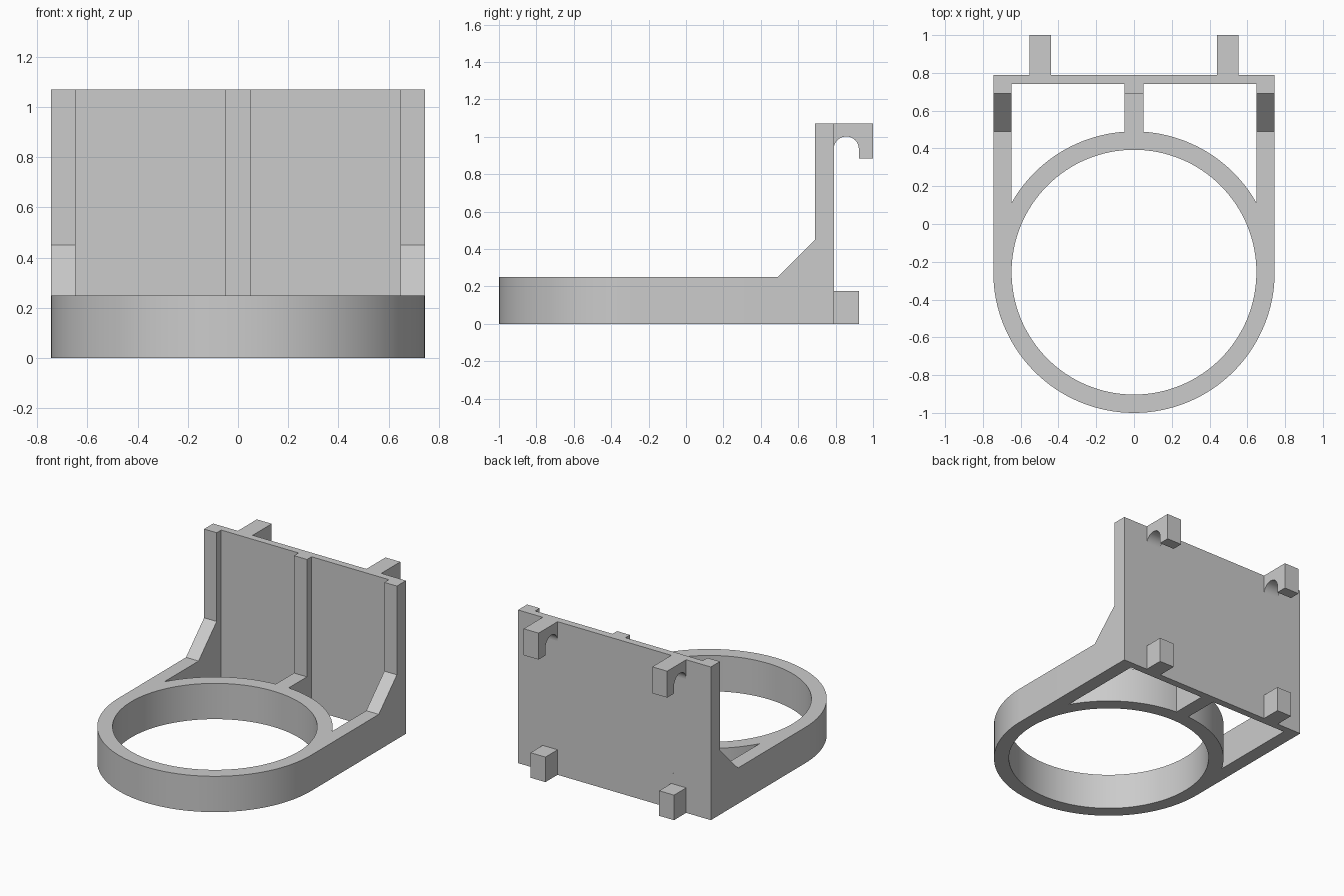
import bpy
import bmesh
from math import sin, cos, pi, asin, acos
from mathutils import Matrix

cube = bpy.data.objects.get("Cube")
if cube:
    bpy.data.objects.remove(cube, do_unlink=True)

# Shared dimensions
HALF_W, BORE_R = 0.745, 0.648     # outer half width = ring outer radius
RING_Y, BASE_H, TOP = -0.255, 0.25, 1.07
PLATE_IN, PLATE_OUT, RIB_FRONT = 0.74, 0.79, 0.69
RIB = 0.05                        # half width of the centre rib
PEG_X, PEG_W = 0.497, 0.115

grey = bpy.data.materials.new("plain grey")
grey.use_nodes = True
grey.diffuse_color = (0.6, 0.6, 0.6, 1)
grey.node_tree.nodes["Principled BSDF"].inputs["Base Color"].default_value = (0.6, 0.6, 0.6, 1)


def arc(cx, cy, r, start, end, steps):
    return [(cx + r * cos(start + (end - start) * i / steps),
             cy + r * sin(start + (end - start) * i / steps)) for i in range(steps + 1)]


def mirror(points):
    return [(-x, y) for x, y in reversed(points)]


def extrude(name, outlines, low, high, along_x=False):
    """Extrude an outline with optional holes along z, or a (y, z) outline along x."""
    curve = bpy.data.curves.new(name, 'CURVE')
    curve.dimensions = '2D'
    curve.fill_mode = 'BOTH'
    curve.extrude = (high - low) / 2
    for points in outlines:
        spline = curve.splines.new('POLY')
        spline.points.add(len(points) - 1)
        for p, (x, y) in zip(spline.points, points):
            p.co = (x, y, 0, 1)
        spline.use_cyclic_u = True
    temp = bpy.data.objects.new(name + " outline", curve)
    bpy.context.collection.objects.link(temp)
    bpy.context.view_layer.update()
    mesh = bpy.data.meshes.new_from_object(
        temp.evaluated_get(bpy.context.evaluated_depsgraph_get()))
    bpy.data.objects.remove(temp, do_unlink=True)

    # Weld caps to walls and place the solid
    bm = bmesh.new()
    bm.from_mesh(mesh)
    bmesh.ops.remove_doubles(bm, verts=bm.verts, dist=0.0001)
    bmesh.ops.translate(bm, verts=bm.verts, vec=(0, 0, (low + high) / 2))
    if along_x:
        turn = Matrix(((0, 0, 1), (1, 0, 0), (0, 1, 0)))
        bmesh.ops.transform(bm, matrix=turn.to_4x4(), verts=bm.verts)
    bmesh.ops.recalc_face_normals(bm, faces=bm.faces)
    bm.to_mesh(mesh)
    bm.free()
    mesh.name = name
    mesh.materials.clear()
    mesh.materials.append(grey)
    obj = bpy.data.objects.new(name, mesh)
    bpy.context.collection.objects.link(obj)
    bpy.ops.object.select_all(action='DESELECT')
    obj.select_set(True)
    bpy.context.view_layer.objects.active = obj
    bpy.ops.object.shade_smooth_by_angle(angle=pi / 6)
    return obj


# Base: ring, side arms and centre web, with two windows behind the ring
outer = arc(0, RING_Y, HALF_W, pi, 2 * pi, 64) + [(HALF_W, PLATE_OUT), (-HALF_W, PLATE_OUT)]
bore = arc(0, RING_Y, BORE_R, 0, 2 * pi, 128)[:-1]
window = arc(0, RING_Y, HALF_W, acos(BORE_R / HALF_W), pi / 2 - asin(RIB / HALF_W), 28)
window += [(RIB, PLATE_IN), (BORE_R, PLATE_IN)]
extrude("ring_base", [outer, bore, window, mirror(window)], 0, BASE_H)

# Upright back wall with side flanges and centre rib
half_wall = [(RIB, RIB_FRONT), (RIB, PLATE_IN), (BORE_R, PLATE_IN),
             (BORE_R, RIB_FRONT), (HALF_W, RIB_FRONT), (HALF_W, PLATE_OUT)]
extrude("back_wall", [half_wall + mirror(half_wall)], BASE_H, TOP)

# Hook profile with a rounded slot, and the lower peg
slot = arc(0.857, 0.935, 0.067, 0, pi, 24)
hook = [(PLATE_OUT, TOP), (1, TOP), (1, 0.885), (0.924, 0.885)] + slot
peg = [(PLATE_OUT, 0), (0.924, 0), (0.924, 0.175), (PLATE_OUT, 0.175)]
gusset = [(0.49, BASE_H), (RIB_FRONT, BASE_H), (RIB_FRONT, 0.45)]

for side, sign in (("left", 1), ("right", -1)):
    for part, profile, centre, width in (
            ("hook", hook, PEG_X, PEG_W),
            ("peg", peg, PEG_X, PEG_W),
            ("gusset", gusset, (HALF_W + BORE_R) / 2, HALF_W - BORE_R)):
        x = sign * centre
        extrude(f"{side}_{part}", [profile], x - width / 2, x + width / 2, along_x=True)
